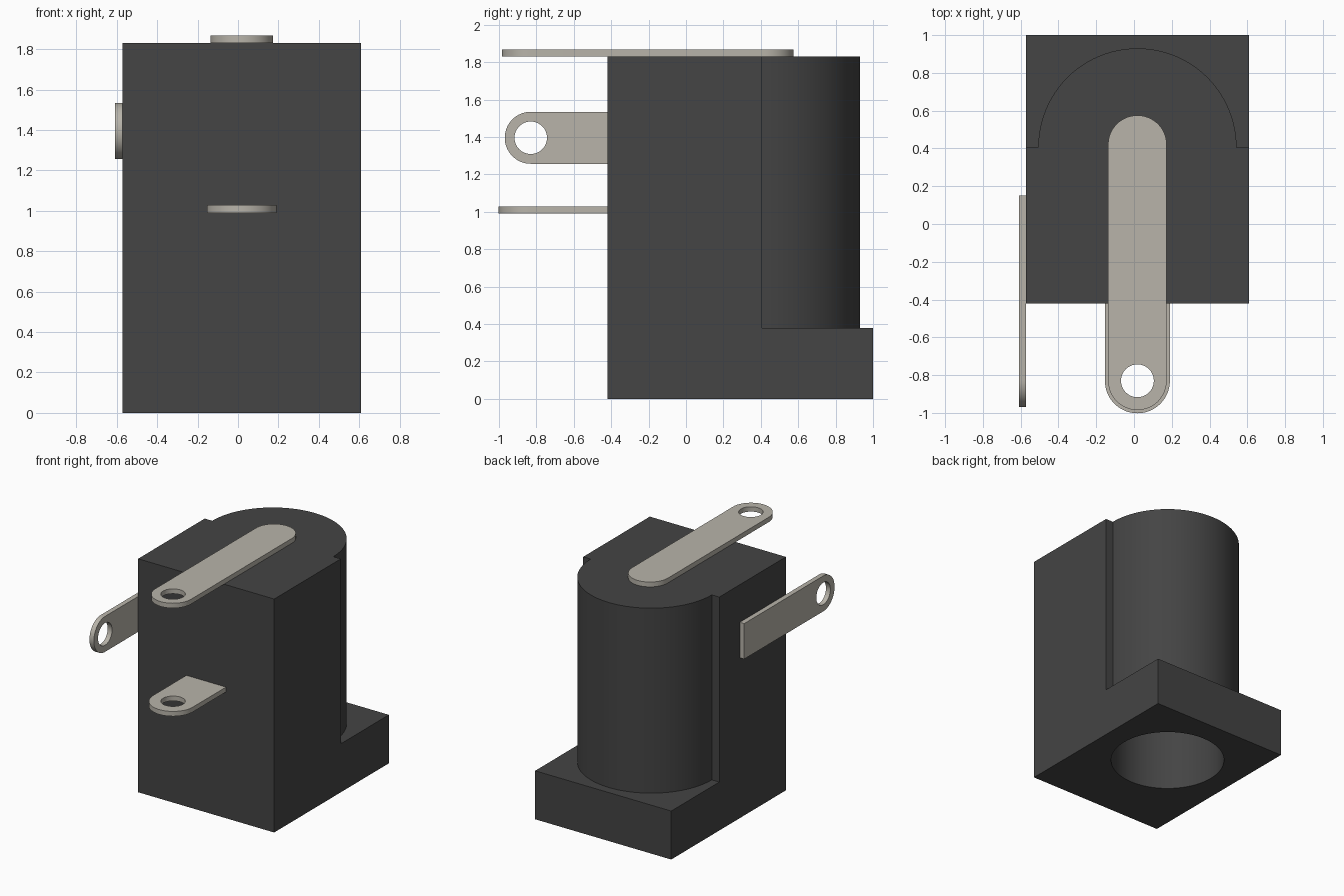
import bpy
import bmesh
import math
from mathutils import Matrix, Vector

if "Cube" in bpy.data.objects:
    bpy.data.objects.remove(bpy.data.objects["Cube"])


def make_material(name, colour):
    mat = bpy.data.materials.new(name)
    mat.use_nodes = True
    mat.diffuse_color = colour
    mat.node_tree.nodes["Principled BSDF"].inputs["Base Color"].default_value = colour
    return mat


black_plastic = make_material("black plastic", (0.058, 0.058, 0.058, 1))
tinned_metal = make_material("tinned metal", (0.48, 0.455, 0.40, 1))


def arc(cx, cy, r, start, end, n):
    """Points on an arc, angles in degrees, both ends included."""
    angles = [math.radians(start + (end - start) * i / n) for i in range(n + 1)]
    return [(cx + r * math.cos(a), cy + r * math.sin(a)) for a in angles]


def prism(name, outline, depth, matrix, mat):
    """Extrude a flat outline along its local z, then place it with a matrix."""
    bm = bmesh.new()
    face = bm.faces.new([bm.verts.new((x, y, 0)) for x, y in outline])
    top = bmesh.ops.extrude_face_region(bm, geom=[face])
    verts = [g for g in top["geom"] if isinstance(g, bmesh.types.BMVert)]
    bmesh.ops.translate(bm, verts=verts, vec=(0, 0, depth))
    bm.transform(matrix)
    bmesh.ops.recalc_face_normals(bm, faces=bm.faces)
    mesh = bpy.data.meshes.new(name)
    bm.to_mesh(mesh)
    bm.free()
    mesh.materials.append(mat)
    obj = bpy.data.objects.new(name, mesh)
    bpy.context.collection.objects.link(obj)
    return obj


def combine(obj, other, operation):
    """Apply a boolean and discard the helper."""
    mod = obj.modifiers.new("boolean", 'BOOLEAN')
    mod.operation, mod.solver, mod.object = operation, 'EXACT', other
    bpy.ops.object.select_all(action='DESELECT')
    bpy.context.view_layer.objects.active = obj
    obj.select_set(True)
    bpy.ops.object.modifier_apply(modifier=mod.name)
    bpy.data.objects.remove(other)


def smooth(obj):
    bpy.ops.object.select_all(action='DESELECT')
    bpy.context.view_layer.objects.active = obj
    obj.select_set(True)
    bpy.ops.object.shade_smooth_by_angle(angle=math.radians(30))


MID = 0.018        # centre line in x
BORE_Y = 0.405     # barrel axis in y
WIDTH = 1.18
TOP = 1.83

# Housing: stepped block, round barrel and blind socket
side_profile = [(-0.42, 0), (1.0, 0), (1.0, 0.38), (BORE_Y, 0.38), (BORE_Y, TOP), (-0.42, TOP)]
# local x -> y, local y -> z, local z -> x
sideways = Matrix(((0, 0, 1, 0), (1, 0, 0, 0), (0, 1, 0, 0), (0, 0, 0, 1)))
housing = prism("housing", side_profile, WIDTH,
                Matrix.Translation((MID - WIDTH / 2, 0, 0)) @ sideways, black_plastic)
barrel = prism("barrel", arc(MID, BORE_Y, 0.525, 0, 360, 96)[:-1], TOP - 0.2,
               Matrix.Translation((0, 0, 0.2)), black_plastic)
combine(housing, barrel, 'UNION')
socket = prism("socket_cutter", arc(MID, BORE_Y, 0.415, 0, 360, 96)[:-1], 1.5,
               Matrix.Translation((0, 0, -0.1)), black_plastic)
combine(housing, socket, 'DIFFERENCE')
smooth(housing)


def terminal(name, radius, back_y, round_back, matrix):
    """Solder tab along local y with a rounded, drilled tip."""
    tip_y = -0.83
    outline = arc(0, tip_y, radius, 180, 360, 32)
    if round_back:
        outline += arc(0, back_y - radius, radius, 0, 180, 32)
    else:
        outline += [(radius, back_y), (-radius, back_y)]
    tab = prism(name, outline, 0.038, matrix, tinned_metal)
    drill = prism("drill_cutter", arc(0, tip_y, 0.087, 0, 360, 48)[:-1], 0.2,
                  matrix @ Matrix.Translation((0, 0, -0.08)), tinned_metal)
    combine(tab, drill, 'DIFFERENCE')
    smooth(tab)


# Solder terminals: across the top, out of the front, along the right side
terminal("top_terminal", 0.155, 0.575, True, Matrix.Translation((MID, 0, TOP)))
terminal("front_terminal", 0.172, -0.40, False, Matrix.Translation((MID, 0, 0.99)))
# local x -> z, local z -> -x
upright = Matrix(((0, 0, -1, 0), (0, 1, 0, 0), (1, 0, 0, 0), (0, 0, 0, 1)))
terminal("side_terminal", 0.139, 0.15, False,
         Matrix.Translation((MID - WIDTH / 2, 0, 1.396)) @ upright)
